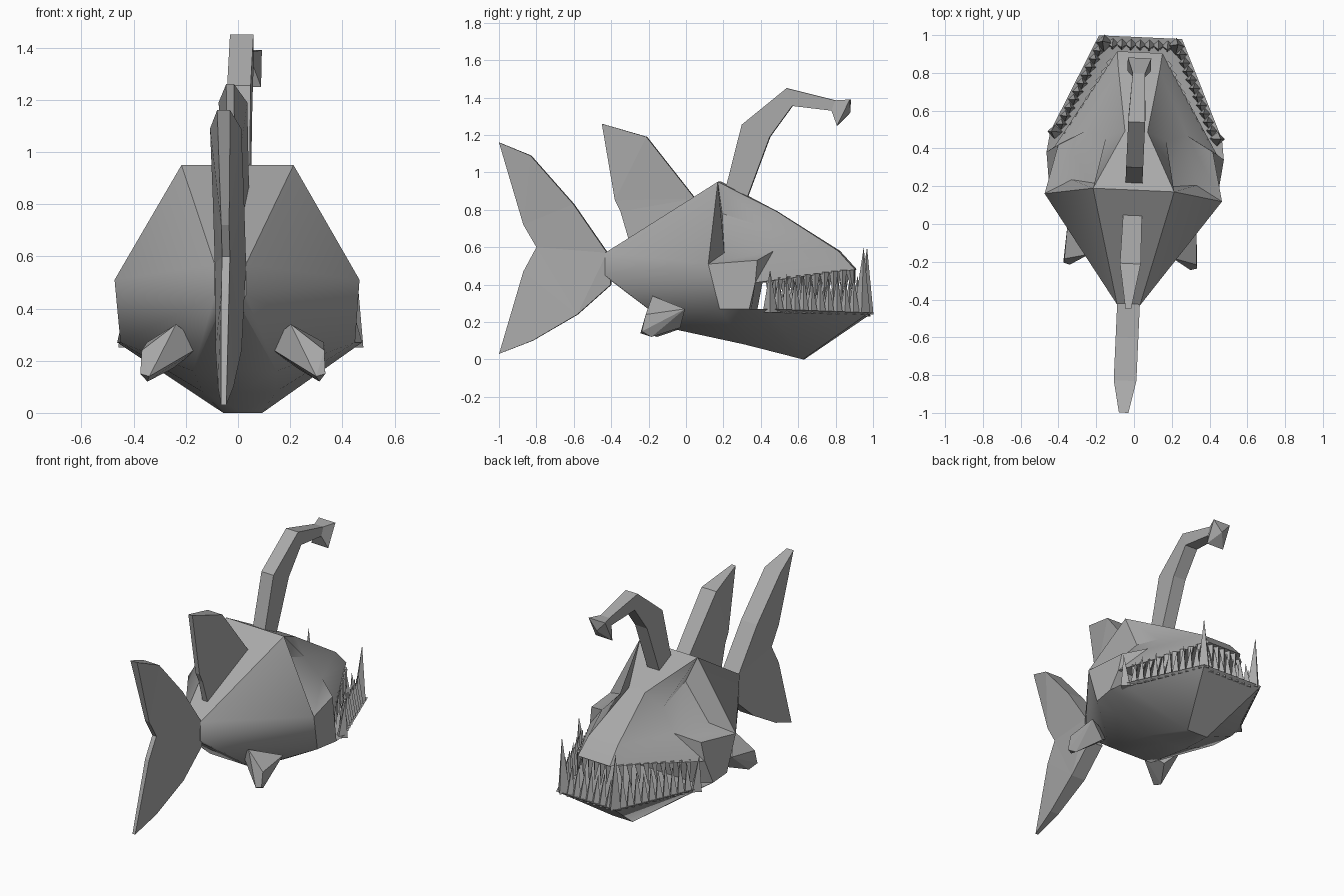
import bpy, bmesh, math
from mathutils import Vector

cube = bpy.data.objects.get("Cube")
if cube:
    bpy.data.objects.remove(cube, do_unlink=True)

grey = bpy.data.materials.new("plain grey")
COLOUR = (0.4, 0.4, 0.4, 1)
grey.diffuse_color = COLOUR
grey.use_nodes = True
grey.node_tree.nodes["Principled BSDF"].inputs["Base Color"].default_value = COLOUR

YAW, SHIFT = -0.045, -0.01   # the fish is turned slightly


def finish(bm, name, mirror=False, smooth=0):
    if mirror:
        bmesh.ops.mirror(bm, geom=bm.verts[:] + bm.edges[:] + bm.faces[:],
                         axis='X', merge_dist=0.001)
    bmesh.ops.recalc_face_normals(bm, faces=bm.faces[:])
    mesh = bpy.data.meshes.new(name)
    bm.to_mesh(mesh)
    bm.free()
    mesh.materials.append(grey)
    ob = bpy.data.objects.new(name, mesh)
    bpy.context.collection.objects.link(ob)
    ob.rotation_euler.z = YAW
    ob.location.x = SHIFT
    if smooth:
        bpy.ops.object.select_all(action='DESELECT')
        ob.select_set(True)
        bpy.context.view_layer.objects.active = ob
        bpy.ops.object.shade_smooth_by_angle(angle=math.radians(smooth))


# Body: half of the shell, then mirrored
P = dict(
    # tail root
    a0=(0, -.43, .57), a1=(.06, -.43, .57), a2=(.06, -.43, .45),
    a3=(.03, -.4, .42), a4=(0, -.4, .42),
    # widest ring
    b0=(0, .18, .95), b1=(.215, .18, .95), b2=(.47, .14, .51),
    b3=(.45, .2, .27), b4=(.16, -.05, .16), b5=(0, -.05, .16),
    # snout top, brow and cheek
    t0=(0, .49, .79), t1=(.06, .49, .79), u0=(0, .82, .58), u1=(.11, .82, .58),
    l0=(.14, .2, .78), l1=(.16, .45, .7), c0=(.33, .22, .57), c1=(.27, .48, .58),
    # upper lip and palate
    m1=(.41, .4, .53), p1=(.43, .39, .41), p0=(0, .39, .41),
    q1=(.12, .91, .48), q0=(0, .91, .48),
    # lower jaw
    j3=(.47, .36, .27), j4=(.14, .32, .08), j5=(0, .32, .08),
    d4=(.075, .63, 0), d5=(0, .63, 0),
    r1=(.455, .47, .27), r2=(.22, .99, .25), r0=(0, .99, .25),
    f0=(.33, .36, .23), f5=(0, .36, .23), f1=(.33, .46, .23),
    f2=(.15, .9, .22), f3=(0, .9, .22))
FACES = (
    # rear body
    "a0 a1 a2 a3 a4", "a0 a1 b1 b0", "a1 a2 b2 b1", "a2 b3 b2", "a2 a3 b4 b3", "a3 a4 b5 b4",
    # snout top
    "b0 b1 t1 t0", "t0 t1 u1 u0", "u0 u1 q1 q0",
    # overhanging brow, eye socket and cheek
    "b1 l0 l1 t1", "t1 l1 u1", "l0 c0 c1 l1", "l1 c1 u1",
    "b1 b2 c0 l0", "b2 m1 c1 c0", "c1 m1 p1", "c1 p1 q1 u1",
    # mouth corner and palate
    "b2 b3 j3 p1 m1", "p1 p0 q0 q1", "p1 f0 f5 p0", "p1 j3 f0",
    # inside of the lower jaw
    "j3 r1 f1 f0", "r1 r2 f2 f1", "r2 r0 f3 f2", "f0 f1 f2 f3 f5",
    # outside of the lower jaw
    "b3 j3 j4 b4", "j3 r1 d4 j4", "r1 r2 d4", "r2 r0 d5 d4", "b4 j4 j5 b5", "j4 d4 d5 j5")
bm = bmesh.new()
V = {k: bm.verts.new(p) for k, p in P.items()}
for f in FACES:
    bm.faces.new([V[k] for k in f.split()])
finish(bm, "body", mirror=True, smooth=38)


# Upright fins: an outline of (y, z, half thickness)
def fin(name, outline):
    bm = bmesh.new()
    sides = [[bm.verts.new((s * h, y, z)) for y, z, h in outline] for s in (1, -1)]
    for s in sides:
        bm.faces.new(s)
    n = len(outline)
    for i in range(n):
        k = (i + 1) % n
        bm.faces.new((sides[0][i], sides[0][k], sides[1][k], sides[1][i]))
    bm.normal_update()
    bmesh.ops.triangulate(bm, faces=[f for f in bm.faces if len(f.verts) > 4])
    finish(bm, name)


fin("tail_fin", [(-.42, .57, .06), (-.6, .83, .06), (-.83, 1.09, .06), (-1, 1.16, .025),
                 (-.87, .72, .015), (-.8, .6, .015), (-.87, .47, .015), (-1, .03, .01),
                 (-.82, .1, .03), (-.58, .24, .05), (-.4, .4, .05)])
fin("back_fin", [(.05, .86, .05), (-.21, 1.19, .055), (-.45, 1.26, .015),
                 (-.38, .85, .015), (-.35, .79, .015), (-.3, .62, .02)])

# Side fins
for side, name in ((1, "left_fin"), (-1, "right_fin")):
    bm = bmesh.new()
    for x, y, z in ((.22, -.17, .34), (.34, .01, .27), (.12, -.1, .26), (.24, -.02, .17),
                    (.35, -.2, .24), (.355, -.22, .15), (.32, -.23, .14),
                    (.33, -.17, .12), (.29, -.11, .15)):
        bm.verts.new((side * x, y, z))
    bmesh.ops.convex_hull(bm, input=bm.verts[:])
    finish(bm, name)

# Lure: square rings of (upper y, z, lower y, z, half width), with a flared end
bm = bmesh.new()
rings = []
for ya, za, yb, zb, h in ((.2, .86, .32, .84, .045), (.3, 1.255, .45, 1.19, .045),
                          (.54, 1.45, .57, 1.355, .045), (.8, 1.385, .78, 1.33, .033),
                          (.88, 1.39, .81, 1.25, .062)):
    rings.append([bm.verts.new(p) for p in ((-h, ya, za), (h, ya, za), (h, yb, zb), (-h, yb, zb))])
bm.faces.new(rings[0])
for a, b in zip(rings, rings[1:]):
    for i in range(4):
        k = (i + 1) % 4
        bm.faces.new((a[i], a[k], b[k], b[i]))
tip = bm.verts.new((0, .88, 1.32))
for i in range(4):
    bm.faces.new((rings[-1][i], rings[-1][(i + 1) % 4], tip))
finish(bm, "lure")


# Teeth: four-sided spikes
def tooth(bm, base, tip, r):
    ring = [bm.verts.new(Vector(base) + Vector((r * math.cos(a), r * math.sin(a), 0)))
            for a in (0, math.pi / 2, math.pi, math.pi * 1.5)]
    top = bm.verts.new(tip)
    bm.faces.new(ring)
    for i in range(4):
        bm.faces.new((ring[i], ring[(i + 1) % 4], top))


def row(bm, start, end, count, rise, lean, r):
    a, b = Vector(start), Vector(end)
    for i in range(count):
        p = a.lerp(b, (i + .5) / count)
        h = rise * (1 if i % 2 else .88)
        tooth(bm, p, p + Vector((lean[0], lean[1], h)), r)


bm = bmesh.new()
for s in (1, -1):
    row(bm, (s * .41, .49, .25), (s * .21, .93, .24), 10, .21, (-s * .01, 0), .031)
    tooth(bm, (s * .19, .95, .24), (s * .2, .96, .6), .045)
    tooth(bm, (s * .43, .47, .25), (s * .45, .47, .48), .04)
row(bm, (-.17, .95, .23), (.17, .95, .23), 7, .21, (0, -.02), .032)
finish(bm, "lower_teeth")

bm = bmesh.new()
for s in (1, -1):
    row(bm, (s * .37, .44, .43), (s * .14, .87, .48), 9, -.15, (s * .02, 0), .024)
row(bm, (-.11, .88, .48), (.11, .88, .48), 5, -.15, (0, .02), .024)
finish(bm, "upper_teeth")
